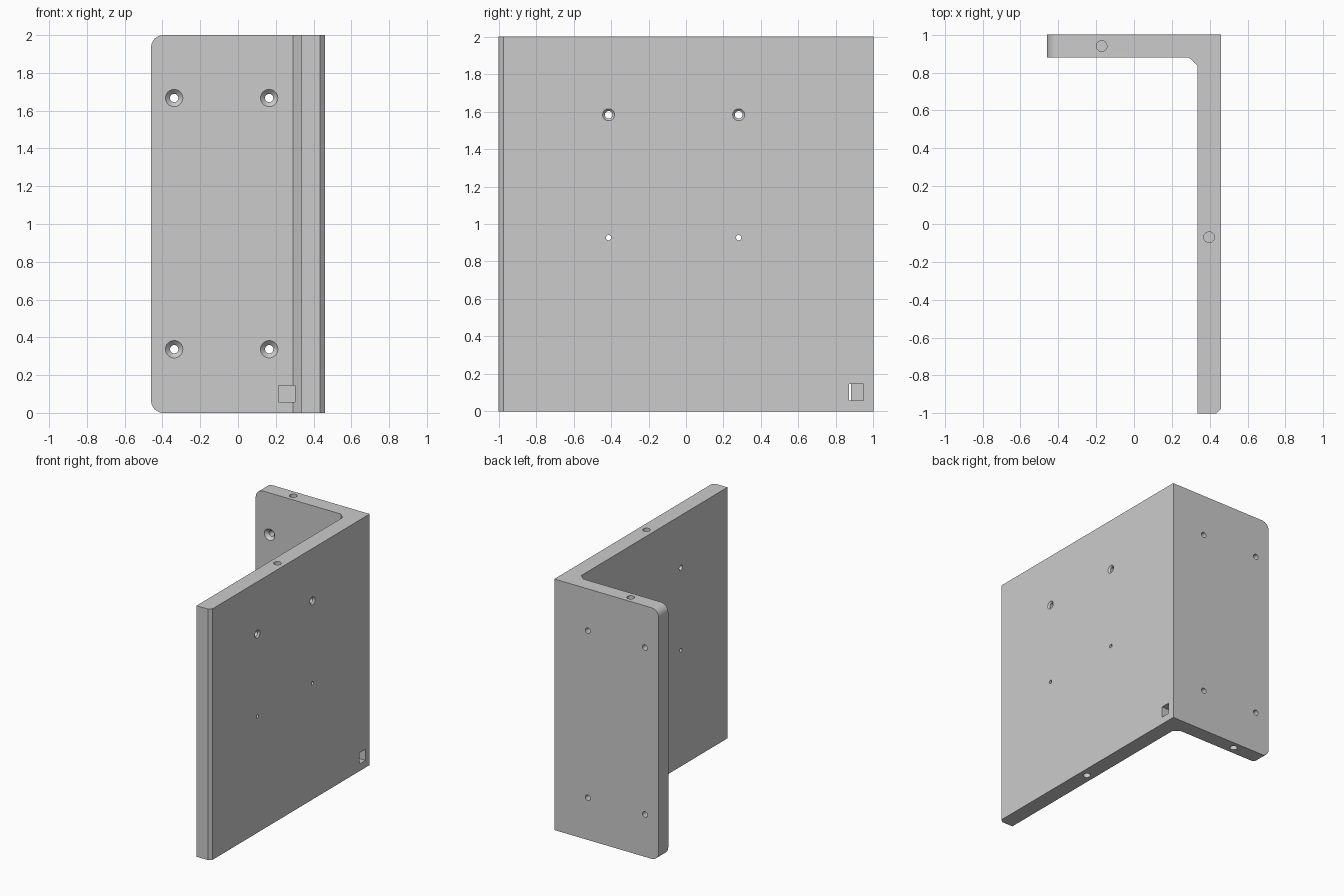
import bpy, bmesh, math
from mathutils import Vector, Matrix

cube = bpy.data.objects.get("Cube")
if cube:
    bpy.data.objects.remove(cube, do_unlink=True)

grey = bpy.data.materials.new("light grey")
grey.use_nodes = True
colour = (0.6, 0.6, 0.6, 1)
grey.diffuse_color = colour
grey.node_tree.nodes["Principled BSDF"].inputs["Base Color"].default_value = colour


def make_object(name, bm):
    bmesh.ops.recalc_face_normals(bm, faces=bm.faces)
    mesh = bpy.data.meshes.new(name)
    bm.to_mesh(mesh)
    bm.free()
    mesh.materials.append(grey)
    obj = bpy.data.objects.new(name, mesh)
    bpy.context.collection.objects.link(obj)
    return obj


def drill(bm, start, direction, steps, sides=32):
    """Closed turned solid: steps are (distance along direction, radius)."""
    turn = Vector((0, 0, 1)).rotation_difference(Vector(direction)).to_matrix().to_4x4()
    place = Matrix.Translation(start) @ turn
    rings = []
    for dist, r in steps:
        angles = [2 * math.pi * i / sides for i in range(sides)]
        rings.append([bm.verts.new(place @ Vector((r * math.cos(a), r * math.sin(a), dist)))
                      for a in angles])
    for low, high in zip(rings, rings[1:]):
        for i in range(sides):
            j = (i + 1) % sides
            bm.faces.new((low[i], low[j], high[j], high[i]))
    bm.faces.new(rings[0][::-1])
    bm.faces.new(rings[-1])


def countersink(bm, start, direction, outer, inner, length):
    lip = 0.01
    drill(bm, start, direction,
          [(-lip, outer + lip), (outer - inner, inner), (length, inner)])


# L-shaped plate with a chamfered inner corner and chamfered front edge
X, Y, H = 0.46, 1.0, 2.0
INNER_X, INNER_Y = 0.335, 0.88
outline = [(-X, Y), (-X, INNER_Y), (0.29, INNER_Y), (INNER_X, 0.837),
           (INNER_X, -Y), (0.435, -Y), (X, -0.975), (X, Y)]
bm = bmesh.new()
base = bm.faces.new([bm.verts.new((x, y, 0)) for x, y in outline])
top = bmesh.ops.extrude_face_region(bm, geom=[base])["geom"]
bmesh.ops.translate(bm, vec=(0, 0, H),
                    verts=[v for v in top if isinstance(v, bmesh.types.BMVert)])

# Rounded free corners of the rear flange
corners = [e for e in bm.edges
           if all(v.co.x < -X + 0.001 for v in e.verts)
           and abs(e.verts[0].co.z - e.verts[1].co.z) < 0.001]
bmesh.ops.bevel(bm, geom=corners, offset=0.065, segments=10, profile=0.5, affect='EDGES')
bracket = make_object("angle_bracket", bm)

# Holes and slot
bm = bmesh.new()
for x in (-0.338, 0.165):
    for z in (0.337, 1.667):
        countersink(bm, (x, INNER_Y, z), (0, 1, 0), 0.046, 0.022, 0.2)
for y in (-0.413, 0.281):
    countersink(bm, (X, y, 1.583), (-1, 0, 0), 0.032, 0.02, 0.2)
    drill(bm, (X, y, 0.927), (-1, 0, 0), [(-0.05, 0.014), (0.2, 0.014)])
for x, y in ((-0.171, 0.94), (0.397, -0.07)):
    for z, way in ((0, 1), (H, -1)):
        drill(bm, (x, y, z), (0, 0, way), [(-0.05, 0.028), (0.2, 0.028)])
slot = Matrix.Translation((0.365, 0.908, 0.102)) @ Matrix.Diagonal((0.3, 0.076, 0.088, 1))
bmesh.ops.create_cube(bm, size=1, matrix=slot)
cutter = make_object("hole_cutter", bm)
cutter.hide_render = True

cut = bracket.modifiers.new("holes", 'BOOLEAN')
cut.operation = 'DIFFERENCE'
cut.solver = 'EXACT'
cut.object = cutter

# Apply the cut and discard the helper
bpy.ops.object.select_all(action='DESELECT')
bracket.select_set(True)
bpy.context.view_layer.objects.active = bracket
bpy.ops.object.modifier_apply(modifier=cut.name)
bpy.data.objects.remove(cutter, do_unlink=True)
bpy.ops.object.shade_smooth_by_angle(angle=math.radians(25))
